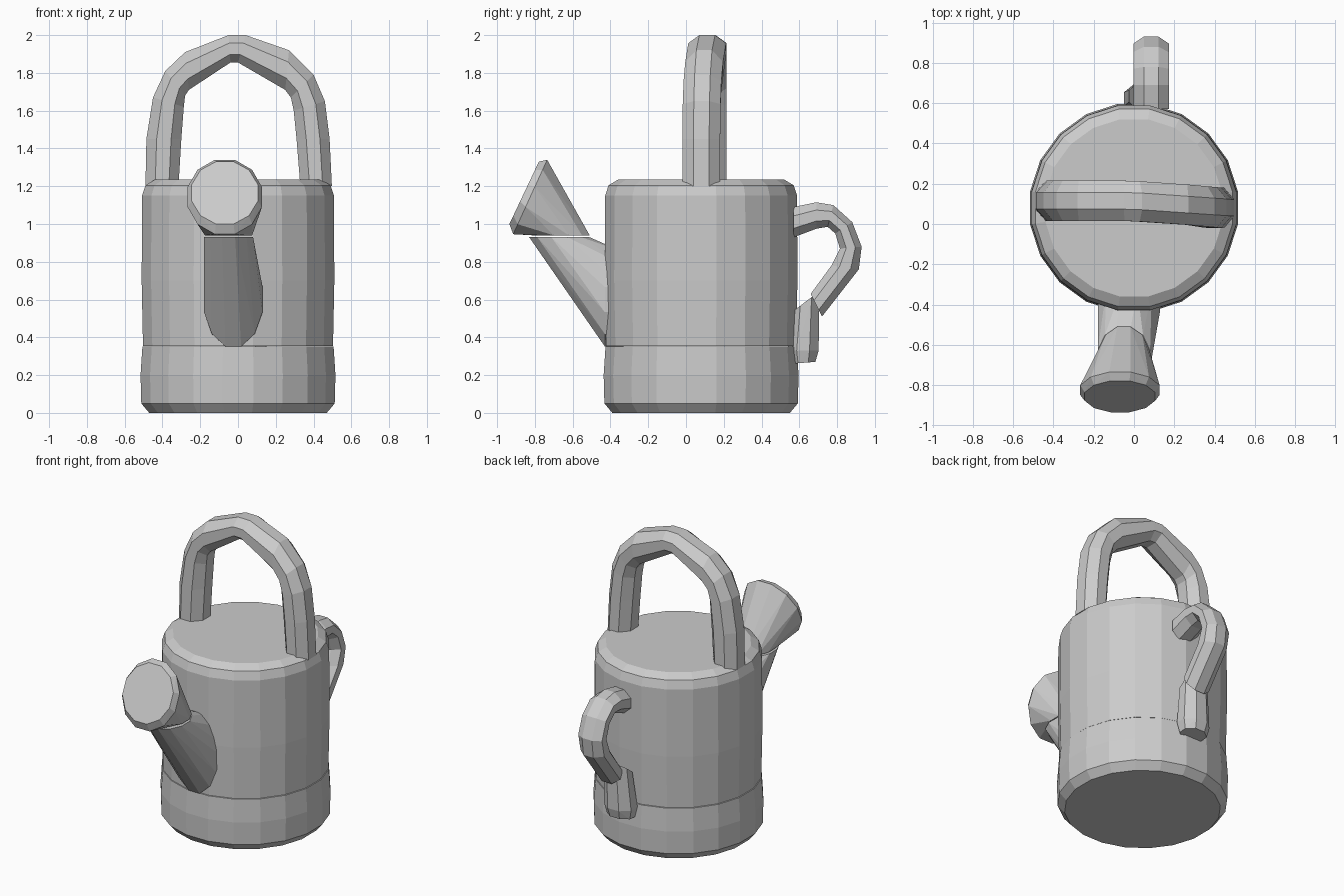
import bpy, bmesh
from math import sin, cos, pi
from mathutils import Vector

if "Cube" in bpy.data.objects:
    bpy.data.objects.remove(bpy.data.objects["Cube"])


def finish(name, bm):
    bmesh.ops.recalc_face_normals(bm, faces=bm.faces)
    mesh = bpy.data.meshes.new(name)
    bm.to_mesh(mesh)
    bm.free()
    obj = bpy.data.objects.new(name, mesh)
    bpy.context.collection.objects.link(obj)
    return obj


def ring(centre, u, v, sides):
    """Polygon around centre whose flats reach the half-axes u and v."""
    k = 1 / cos(pi / sides)
    c, u, v = Vector(centre), Vector(u) * k, Vector(v) * k
    angles = [(i + 0.5) * 2 * pi / sides for i in range(sides)]
    return [c + u * cos(a) + v * sin(a) for a in angles]


def loft(name, rings):
    """Skin a row of rings and cap both ends."""
    bm = bmesh.new()
    rows = [[bm.verts.new(p) for p in r] for r in rings]
    n = len(rows[0])
    for a, b in zip(rows, rows[1:]):
        for i in range(n):
            j = (i + 1) % n
            bm.faces.new((a[i], a[j], b[j], b[i]))
    bm.faces.new(rows[0])
    bm.faces.new(rows[-1])
    return finish(name, bm)


def hull(name, rings):
    """Convex solid around all the rings."""
    bm = bmesh.new()
    verts = [bm.verts.new(p) for r in rings for p in r]
    res = bmesh.ops.convex_hull(bm, input=verts)
    loose = [v for v in bm.verts if not v.link_faces]
    bmesh.ops.delete(bm, geom=loose, context='VERTS')
    return finish(name, bm)


def turned(name, profile):
    """Round body part from (radius, height) pairs."""
    loft(name, [ring((0, 0.08, z), (r, 0, 0), (0, r, 0), 20) for r, z in profile])


def band(outer, inner, side):
    """Octagonal handle section between an outer and an inner point."""
    o, i = Vector(outer), Vector(inner)
    return ring((o + i) / 2, (o - i) / 2, side, 8)


# Body: base band and tank
turned("base", [(0.47, 0), (0.512, 0.05), (0.516, 0.2), (0.506, 0.352)])
turned("tank", [(0.503, 0.355), (0.51, 0.7), (0.508, 1.15), (0.49, 1.205), (0.44, 1.235)])

# Top carrying handle: (outer x, z, inner x, z)
arch = [(-0.49, 1.20, -0.315, 1.20), (-0.485, 1.45, -0.30, 1.45),
        (-0.45, 1.67, -0.287, 1.62), (-0.385, 1.81, -0.28, 1.68),
        (-0.28, 1.91, -0.26, 1.71), (-0.05, 2.0, -0.04, 1.855),
        (0.04, 2.0, 0.0, 1.855), (0.27, 1.92, 0.25, 1.71),
        (0.40, 1.79, 0.28, 1.67), (0.46, 1.65, 0.295, 1.60),
        (0.485, 1.45, 0.31, 1.45), (0.497, 1.20, 0.33, 1.20)]
sections = []
for ox, oz, ix, iz in arch:
    y = 0.115 - max(ox, 0) * 0.07
    sections.append(band((ox, y, oz), (ix, y, iz), (0, 0.1, 0)))
loft("top_handle", sections)

# Rear handle: (outer y, z, inner y, z)
grip = [(0.57, 1.09, 0.57, 0.93), (0.69, 1.115, 0.69, 0.975),
        (0.78, 1.10, 0.75, 0.985), (0.88, 1.01, 0.79, 0.95),
        (0.93, 0.88, 0.815, 0.87), (0.915, 0.76, 0.77, 0.78),
        (0.72, 0.51, 0.66, 0.63)]
loft("rear_handle", [band((0.085, a, b), (0.085, c, d), (0.088, 0, 0)) for a, b, c, d in grip])
hull("rear_handle_foot", [
    ring((0.05, 0.62, 0.265), (0.085, 0, 0), (0, 0.065, 0.005), 8),
    ring((0.05, 0.62, 0.33), (0.1, 0, 0), (0, 0.082, 0), 8),
    ring((0.06, 0.635, 0.59), (0.085, 0, 0), (0, 0.072, 0.055), 8)])

# Spout tube leaning out of the tank
hull("spout", [
    ring((-0.025, -0.33, 0.60), (0.155, 0, 0), (0, 0, 0.25), 12),
    ring((-0.025, -0.43, 0.60), (0.155, 0, 0), (0, 0, 0.248), 12),
    ring((-0.05, -0.67, 0.93), (0.13, 0, 0), (0, 0.16, 0), 12)])

# Sprinkler head: flared cone with a bevelled disc
hull("sprinkler_head", [
    ring((-0.05, -0.66, 0.94), (0.125, 0, 0), (0, 0.15, 0), 12),
    ring((-0.07, -0.825, 1.143), (0.197, 0, 0), (0, 0.09, 0.197), 12),
    ring((-0.07, -0.857, 1.165), (0.175, 0, 0), (0, 0.078, 0.165), 12)])
